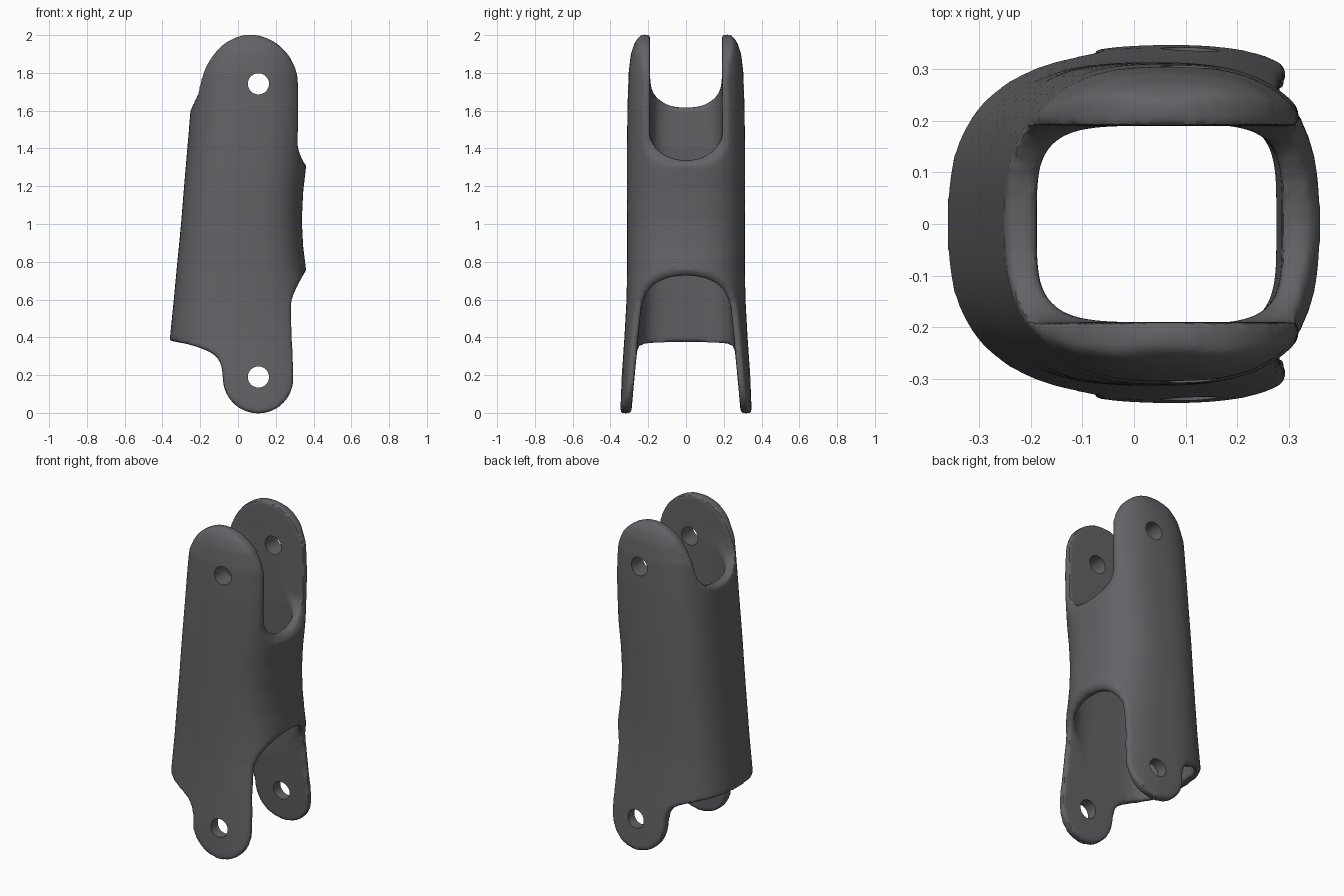
import bpy, bmesh, math
from mathutils import Vector

if "Cube" in bpy.data.objects:
    bpy.data.objects.remove(bpy.data.objects["Cube"])


def make_object(name, bm):
    bmesh.ops.recalc_face_normals(bm, faces=bm.faces)
    mesh = bpy.data.meshes.new(name)
    bm.to_mesh(mesh)
    bm.free()
    ob = bpy.data.objects.new(name, mesh)
    bpy.context.collection.objects.link(ob)
    return ob


def loft(name, sections, power, n=96):
    """Stack of superellipse rings: (z, x min, x max, half width in y)."""
    bm = bmesh.new()
    rings = []
    for z, x0, x1, b in sections:
        ring = []
        for i in range(n):
            t = 2 * math.pi * i / n
            c, s = math.cos(t), math.sin(t)
            x = (x0 + x1) / 2 + (x1 - x0) / 2 * math.copysign(abs(c) ** (2 / power), c)
            y = b * math.copysign(abs(s) ** (2 / power), s)
            ring.append(bm.verts.new((x, y, z)))
        rings.append(ring)
    for a, b in zip(rings, rings[1:]):
        for i in range(n):
            j = (i + 1) % n
            bm.faces.new((a[i], a[j], b[j], b[i]))
    bm.faces.new(rings[0])
    bm.faces.new(rings[-1])
    return make_object(name, bm)


def prism(name, pts, direction):
    bm = bmesh.new()
    bottom = [bm.verts.new(p) for p in pts]
    top = [bm.verts.new(Vector(p) + Vector(direction)) for p in pts]
    bm.faces.new(bottom)
    bm.faces.new(top)
    n = len(pts)
    for i in range(n):
        j = (i + 1) % n
        bm.faces.new((bottom[i], bottom[j], top[j], top[i]))
    return make_object(name, bm)


def apply(ob, mod):
    bpy.context.view_layer.objects.active = ob
    bpy.ops.object.modifier_apply(modifier=mod.name)


def boolean(ob, cutter, op='DIFFERENCE'):
    m = ob.modifiers.new("cut", 'BOOLEAN')
    m.operation, m.object, m.solver = op, cutter, 'EXACT'
    apply(ob, m)
    bpy.data.objects.remove(cutter)


def smooth_path(pts, steps=6):
    """Catmull-Rom through a few open points."""
    p = [Vector(q) for q in pts]
    p = [2 * p[0] - p[1]] + p + [2 * p[-1] - p[-2]]
    out = []
    for a, b, c, d in zip(p, p[1:], p[2:], p[3:]):
        for k in range(steps):
            t = k / steps
            out.append(0.5 * (2 * b + (c - a) * t + (2 * a - 5 * b + 4 * c - d) * t * t
                              + (3 * b - a - 3 * c + d) * t ** 3))
    return out + [p[-2]]


# tapered outer body
body = loft("link_shell", [
    (-0.05, -0.40, 0.50, 0.350), (0.2, -0.38, 0.46, 0.340), (0.4, -0.36, 0.43, 0.326),
    (0.6, -0.34, 0.385, 0.315), (0.76, -0.325, 0.36, 0.312), (0.88, -0.313, 0.345, 0.312),
    (1.02, -0.30, 0.338, 0.312), (1.17, -0.288, 0.345, 0.313), (1.3, -0.277, 0.36, 0.313),
    (1.45, -0.264, 0.37, 0.312), (1.62, -0.25, 0.375, 0.310), (1.8, -0.235, 0.368, 0.304),
    (1.9, -0.20, 0.34, 0.292), (1.96, -0.16, 0.30, 0.272), (2.0, -0.13, 0.27, 0.242),
    (2.02, -0.11, 0.25, 0.21)], 2.7)

# front outline: domed top, notch at the right, round lower lug
dome = smooth_path([(-0.25, 1.61), (-0.215, 1.7), (-0.17, 1.83), (-0.1, 1.93), (-0.02, 1.983),
                    (0.06, 2.003), (0.15, 1.985), (0.23, 1.935), (0.29, 1.855),
                    (0.318, 1.75), (0.318, 1.5), (0.315, 1.42), (0.34, 1.34), (0.37, 1.3)])
lower = smooth_path([(0.37, 0.77), (0.34, 0.72), (0.305, 0.65), (0.282, 0.57), (0.286, 0.4), (0.294, 0.2)])
lug = [Vector((0.107 + 0.188 * math.cos(math.radians(a)), 0.187 + 0.19 * math.sin(math.radians(a))))
       for a in range(-8, -180, -8)]
notch = smooth_path([(-0.081, 0.2), (-0.092, 0.26), (-0.13, 0.31), (-0.22, 0.35), (-0.36, 0.383)])
outline = dome + [Vector((0.5, 1.3)), Vector((0.5, 0.77))] + lower + lug + notch
outline += [Vector((-0.5, 0.41)), Vector((-0.5, 1.61))]
boolean(body, prism("outline", [(p.x, -0.6, p.y) for p in outline], (0, 1.2, 0)), 'INTERSECT')

# inner cavity
boolean(body, loft("cavity", [
    (-0.2, -0.33, 0.36, 0.307), (0.1, -0.32, 0.34, 0.282), (0.4, -0.30, 0.32, 0.252),
    (0.75, -0.265, 0.30, 0.237), (1.1, -0.23, 0.275, 0.213), (1.4, -0.195, 0.29, 0.194),
    (1.7, -0.184, 0.30, 0.19), (2.2, -0.184, 0.30, 0.19)], 4.3))


# openings in the two narrow walls, drawn as half outlines in y, z
def slot(name, half, x0, x1):
    half = smooth_path(half)
    pts = [(x0, p.x, p.y) for p in half] + [(x0, -p.x, p.y) for p in reversed(half[1:])]
    boolean(body, prism(name, pts, (x1 - x0, 0, 0)))


slot("back_fork_slot", [(0, 1.615), (0.08, 1.625), (0.145, 1.66), (0.18, 1.71), (0.19, 1.78),
                        (0.19, 1.9), (0.19, 2.2)], -0.7, 0.06)
slot("front_fork_slot", [(0, 1.335), (0.08, 1.35), (0.145, 1.39), (0.18, 1.44), (0.19, 1.5),
                         (0.19, 1.8), (0.19, 2.2)], 0.05, 0.7)
slot("lower_slot", [(0, 0.728), (0.1, 0.713), (0.18, 0.67), (0.225, 0.60), (0.243, 0.5),
                    (0.262, 0.3), (0.285, 0.05), (0.3, -0.15)], 0.05, 0.7)

# soften all rims
m = body.modifiers.new("remesh", 'REMESH')
m.mode, m.voxel_size = 'VOXEL', 0.012
apply(body, m)
m = body.modifiers.new("soften", 'SMOOTH')
m.factor, m.iterations = 0.5, 6
apply(body, m)

# pin holes
for z in (0.19, 1.742):
    ring = [(0.108 + 0.056 * math.cos(a * math.pi / 16), -0.6, z + 0.056 * math.sin(a * math.pi / 16))
            for a in range(32)]
    boolean(body, prism("pin_hole", ring, (0, 1.2, 0)))

# dark grey finish
mat = bpy.data.materials.new("dark_grey")
mat.diffuse_color = (0.125, 0.123, 0.135, 1)
mat.use_nodes = True
mat.node_tree.nodes["Principled BSDF"].inputs["Base Color"].default_value = mat.diffuse_color
body.data.materials.clear()
body.data.materials.append(mat)
for f in body.data.polygons:
    f.material_index = 0

bpy.ops.object.select_all(action='DESELECT')
body.select_set(True)
bpy.context.view_layer.objects.active = body
bpy.ops.object.shade_smooth_by_angle(angle=math.radians(40))
